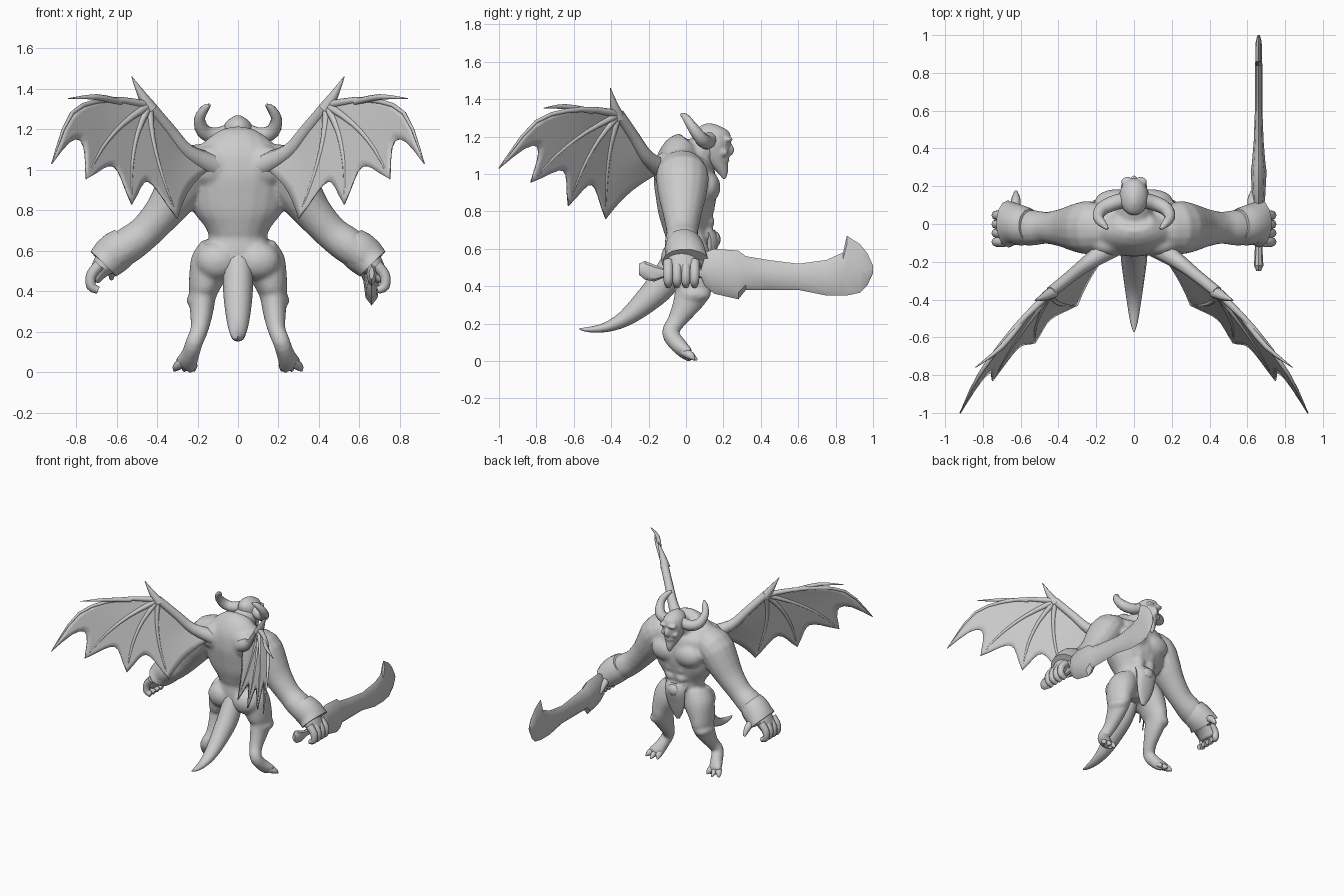
import bpy, bmesh, math
from mathutils import Vector, Matrix

cube = bpy.data.objects.get("Cube")
if cube:
    bpy.data.objects.remove(cube, do_unlink=True)

grey = bpy.data.materials.new("stone_grey")
grey.use_nodes = True
tone = (0.6, 0.6, 0.6, 1)
grey.diffuse_color = tone
grey.node_tree.nodes["Principled BSDF"].inputs["Base Color"].default_value = tone

X, Y, Z = Vector((1, 0, 0)), Vector((0, 1, 0)), Vector((0, 0, 1))


def spline(points, sub):
    """Smooth curve through tuples of any length."""
    pts = [Vector(p) for p in points]
    if sub == 1:
        return pts
    out = []
    for i in range(len(pts) - 1):
        b, c = pts[i], pts[i + 1]
        a, d = pts[max(i - 1, 0)], pts[min(i + 2, len(pts) - 1)]
        for k in range(sub):
            t = k / sub
            out.append(b + (c - a) * (t / 2)
                       + (a * 2 - b * 5 + c * 4 - d) * (t * t / 2)
                       + (b * 3 - a - c * 3 + d) * (t ** 3 / 2))
    return out + [pts[-1]]


def loft(bm, stations, ref=Y, side=1, n=12, sub=3, axis=None):
    """Skin elliptical sections (x, y, z, radius along ref, other radius)."""
    rows = spline(stations, sub)
    mids = [Vector((r[0] * side, r[1], r[2])) for r in rows]
    rings = []
    for i, r in enumerate(rows):
        t = axis or (mids[min(i + 1, len(mids) - 1)] - mids[max(i - 1, 0)]).normalized()
        u = (ref - t * ref.dot(t)).normalized()
        v = t.cross(u)
        ra, rb = max(r[3], 0.002), max(r[4], 0.002)
        angles = [math.tau * k / n for k in range(n)]
        rings.append([bm.verts.new(mids[i] + u * ra * math.cos(a) + v * rb * math.sin(a))
                      for a in angles])
    for lo, hi in zip(rings, rings[1:]):
        for k in range(n):
            m = (k + 1) % n
            bm.faces.new((lo[k], lo[m], hi[m], hi[k]))
    bm.faces.new(rings[0][::-1])
    bm.faces.new(rings[-1])


def tube(bm, points, ref=Z, side=1, n=8, sub=3):
    """Round tube through (x, y, z, radius)."""
    loft(bm, [(*p, p[3]) for p in points], ref, side, n, sub)


def blob(bm, centre, radii, side=1):
    x, y, z = centre
    place = Matrix.Translation((x * side, y, z)) @ Matrix.Diagonal((*radii, 1))
    bmesh.ops.create_uvsphere(bm, u_segments=16, v_segments=10, radius=1, matrix=place)


def finish(name, bm, angle=60, fuse=0):
    """Make the object; fuse blends overlapping volumes into one skin."""
    bmesh.ops.recalc_face_normals(bm, faces=bm.faces)
    mesh = bpy.data.meshes.new(name)
    bm.to_mesh(mesh)
    bm.free()
    mesh.materials.append(grey)
    obj = bpy.data.objects.new(name, mesh)
    bpy.context.collection.objects.link(obj)
    bpy.ops.object.select_all(action='DESELECT')
    obj.select_set(True)
    bpy.context.view_layer.objects.active = obj
    bpy.ops.object.shade_smooth_by_angle(angle=math.radians(angle))
    if fuse:
        rem = obj.modifiers.new("fuse", 'REMESH')
        rem.mode = 'VOXEL'
        rem.voxel_size = fuse
        rem.use_smooth_shade = True
        soft = obj.modifiers.new("soften", 'SMOOTH')
        soft.factor = 0.5
        soft.iterations = 4
    return obj


# Body: torso, neck, arms and legs fused into one skin
bm = bmesh.new()
loft(bm, [(0, 0, .48, .08, .13), (0, 0, .56, .115, .18), (0, .01, .66, .12, .145),
          (0, .005, .72, .13, .165), (0, 0, .8, .15, .225), (0, 0, .9, .165, .25),
          (0, -.01, 1, .165, .26), (0, -.02, 1.07, .145, .24),
          (0, -.01, 1.13, .11, .17), (0, .02, 1.17, .07, .1)], n=20)
loft(bm, [(0, -.02, 1.05, .1, .12), (0, .06, 1.11, .09, .1), (0, .13, 1.15, .07, .07)], ref=Z)
for row in range(3):
    for s in (1, -1):
        blob(bm, (.045, .115, .68 + row * .065), (.045, .04, .036), s)
for s in (1, -1):
    blob(bm, (.095, .115, .93), (.115, .07, .085), s)        # chest
    blob(bm, (.13, -.11, 1.02), (.11, .065, .1), s)          # shoulder blade
    blob(bm, (.1, -.05, .55), (.11, .085, .095), s)          # buttock
    loft(bm, [(.1, -.03, 1.04, .1, .09), (.23, -.02, 1, .14, .12), (.3, -.02, .89, .13, .115),
              (.37, -.02, .79, .105, .095), (.46, -.02, .69, .085, .085),
              (.54, -.02, .63, .095, .09), (.62, -.02, .57, .09, .08),
              (.68, -.02, .51, .08, .05), (.715, -.02, .45, .07, .03)], side=s, n=16)
    loft(bm, [(.1, 0, .62, .11, .085), (.13, .02, .54, .115, .105), (.16, .03, .45, .11, .085),
              (.175, .035, .38, .1, .068), (.18, 0, .3, .075, .058), (.19, -.05, .215, .05, .045),
              (.215, -.085, .15, .045, .043), (.235, -.045, .09, .045, .045),
              (.255, 0, .045, .035, .055), (.265, .025, .03, .02, .055)], side=s, n=16)
    blob(bm, (.195, .045, .355), (.06, .09, .045), s)        # knee
finish("body", bm, fuse=.012)

# Head with brow, nose, cheeks and pointed beard
bm = bmesh.new()
loft(bm, [(0, .205, .97, .008, .008), (0, .195, 1.01, .03, .028), (0, .165, 1.06, .06, .052),
          (0, .15, 1.11, .085, .07), (0, .145, 1.17, .095, .08), (0, .14, 1.22, .095, .07),
          (0, .13, 1.25, .065, .045), (0, .125, 1.27, .02, .012)], n=16, axis=Z)
blob(bm, (0, .235, 1.13), (.02, .022, .035))
blob(bm, (0, .215, 1.075), (.038, .018, .012))
for s in (1, -1):
    blob(bm, (.035, .225, 1.185), (.036, .025, .016), s)
    blob(bm, (.047, .2, 1.115), (.024, .025, .022), s)
finish("head", bm, fuse=.008)

# Tail
bm = bmesh.new()
loft(bm, [(0, -.05, .55, .07, .07), (0, -.12, .42, .074, .08), (0, -.22, .315, .065, .065),
          (0, -.33, .225, .05, .043), (0, -.43, .18, .035, .026), (0, -.52, .168, .02, .014),
          (0, -.57, .172, .004, .004)], ref=X)
finish("tail", bm)

# Loincloth and belt buckle
bm = bmesh.new()
loft(bm, [(0, .12, .69, .035, .09), (0, .135, .64, .04, .085), (0, .125, .55, .025, .075),
          (0, .11, .47, .018, .05), (0, .1, .41, .008, .015)])
blob(bm, (0, .15, .65), (.05, .035, .045))
finish("loincloth", bm)

# Wing landmarks: wrist, then fingers from the body outwards
wrist = Vector((.44, -.36, 1.32))
wing_root = [wrist, (.34, -.28, 1.2), (.25, -.21, 1.09), (.12, -.12, 1.02)]
fingers = [wing_root]
for tip in [(.3, -.43, .76), (.525, -.63, .83), (.75, -.83, .955)]:
    steps = [wrist.lerp(Vector(tip), k / 3) for k in range(4)]
    for k in (1, 2):
        steps[k] += Vector((.03, -.02, .025))
    fingers.append(steps)
fingers.append([wrist, (.64, -.56, 1.345), (.82, -.8, 1.28), (.92, -1, 1.03)])


def along(samples, f):
    f *= len(samples) - 1
    i = min(int(f), len(samples) - 2)
    return samples[i].lerp(samples[i + 1], f - i)


for name, s in (("left", 1), ("right", -1)):
    # Scalloped wing skin stretched between the fingers
    bm = bmesh.new()
    curves = [spline(f, 4) for f in fingers]
    for gap, (a, b) in enumerate(zip(curves, curves[1:])):
        depth = .35 if gap == 0 else 1
        grid = []
        for i in range(9):
            t = i / 8
            reach = 1 - depth * t * (1 - t)
            pts = [along(a, j / 12 * reach).lerp(along(b, j / 12 * reach), t) for j in range(13)]
            grid.append([bm.verts.new((p.x * s, p.y, p.z)) for p in pts])
        for lo, hi in zip(grid, grid[1:]):
            for j in range(12):
                bm.faces.new((lo[j], hi[j], hi[j + 1], lo[j + 1]))
    bmesh.ops.remove_doubles(bm, verts=bm.verts, dist=.0005)
    skin = finish(name + "_wing_skin", bm)
    solid = skin.modifiers.new("thickness", 'SOLIDIFY')
    solid.thickness = .008
    solid.offset = 0

    # Wing arm, finger bones and claws
    bm = bmesh.new()
    tube(bm, [(*p, r) for p, r in zip(wing_root, (.03, .032, .04, .06))], side=s)
    for f in fingers[1:]:
        tube(bm, [(*p, r) for p, r in zip(f, (.022, .014, .01, .003))], ref=Y + X * s, side=s)
    tube(bm, [(.43, -.36, 1.3, .035), (.475, -.385, 1.37, .022), (.525, -.405, 1.46, .002)],
         ref=Y, side=s)
    tube(bm, [(.58, -.5, 1.335, .016), (.7, -.65, 1.36, .014), (.84, -.76, 1.352, .002)], side=s)
    finish(name + "_wing_bones", bm)

    # Horn
    bm = bmesh.new()
    tube(bm, [(.04, .13, 1.19, .04), (.11, .11, 1.17, .04), (.17, .08, 1.19, .037),
              (.19, .035, 1.25, .028), (.165, 0, 1.3, .021), (.14, -.025, 1.32, .008)],
         ref=Y, side=s, n=10)
    finish(name + "_horn", bm)

    # Flared bracer
    bm = bmesh.new()
    loft(bm, [(.55, -.01, .645, .09, .085), (.585, -.01, .61, .105, .1),
              (.63, 0, .57, .11, .1), (.665, 0, .535, .125, .09)], side=s, n=14, sub=2)
    finish(name + "_bracer", bm, angle=40)

    # Fingers and thumb
    bm = bmesh.new()
    for k in range(4):
        y = -.095 + k * .047
        tube(bm, [(.685, y, .53, .028), (.725, y, .48, .026), (.725, y, .425, .024),
                  (.69, y, .405, .018)], ref=Y, side=s)
    tube(bm, [(.66, .03, .54, .035), (.63, .1, .53, .028), (.625, .14, .5, .022),
              (.625, .17, .46, .01)], ref=X, side=s)
    finish(name + "_fingers", bm)

    # Three clawed toes
    bm = bmesh.new()
    for k in (-1, 0, 1):
        tube(bm, [(.25 + k * .02, -.015, .05, .024), (.262 + k * .04, .025, .028, .022),
                  (.265 + k * .05, .06 - abs(k) * .015, .006, .005)], ref=X, side=s)
    finish(name + "_toes", bm)

# Broad cleaver sword: slices (y, middle z, half height, half thickness)
slices = [(-.25, .49, .03, .012), (-.22, .485, .05, .025), (-.17, .47, .045, .022),
          (-.12, .47, .025, .02), (.08, .47, .025, .02), (.1, .49, .09, .03),
          (.15, .48, .12, .035), (.28, .46, .13, .042), (.32, .47, .09, .036),
          (.44, .46, .08, .026), (.6, .45, .07, .02), (.75, .445, .095, .02),
          (.84, .465, .115, .02), (.86, .51, .16, .018), (.93, .495, .13, .018),
          (.97, .49, .085, .015), (1, .49, .02, .006)]
bm = bmesh.new()
loft(bm, [(.66, *cut) for cut in slices], ref=Z, n=8, sub=1, axis=Y)
finish("sword", bm, angle=35)
